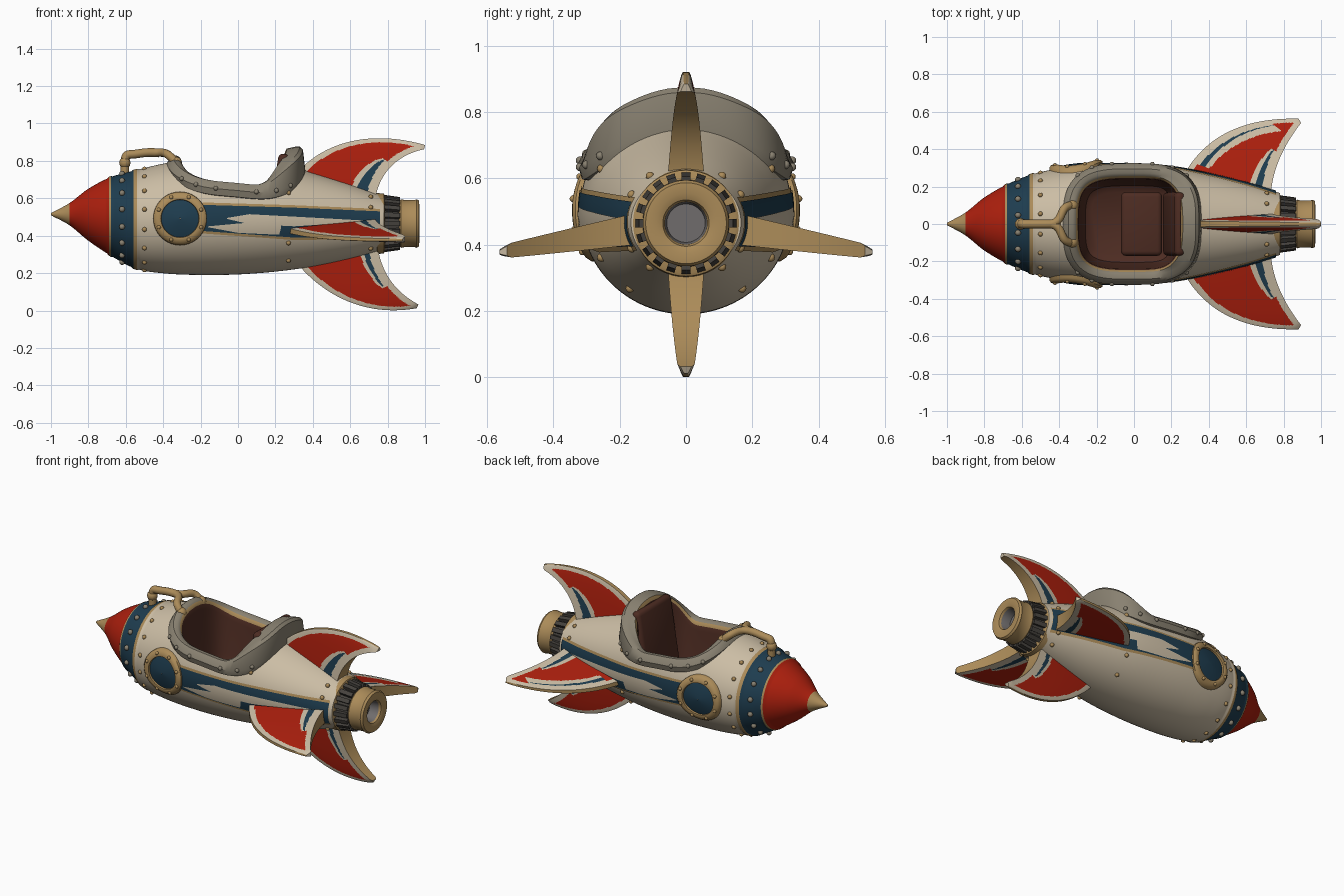
import bpy, bmesh, math
from mathutils import Vector, Matrix
from mathutils.geometry import interpolate_bezier
from math import sin, cos, pi, sqrt

if "Cube" in bpy.data.objects:
    bpy.data.objects.remove(bpy.data.objects["Cube"])


def mat(name, r, g, b):
    m = bpy.data.materials.new(name)
    m.diffuse_color = (r, g, b, 1)
    m.use_nodes = True
    m.node_tree.nodes["Principled BSDF"].inputs["Base Color"].default_value = m.diffuse_color
    return m


CREAM = mat("cream paint", .60, .51, .375)
RED = mat("red paint", .41, .0135, .004)
BLUE = mat("navy paint", .013, .046, .078)
GOLD = mat("brass", .41, .26, .10)
GREY = mat("rim grey", .25, .22, .165)
BROWN = mat("brown leather", .075, .025, .016)
DARK = mat("dark metal", .06, .054, .047)
STEEL = mat("inner steel", .16, .15, .15)


def finish(bm, name, mats, orient=0):
    if orient:
        for f in bm.faces:
            f.normal_update()
            if f.normal.y * orient < 0:
                f.normal_flip()
    else:
        bmesh.ops.recalc_face_normals(bm, faces=bm.faces)
    me = bpy.data.meshes.new(name)
    bm.to_mesh(me)
    bm.free()
    for m in mats:
        me.materials.append(m)
    ob = bpy.data.objects.new(name, me)
    bpy.context.collection.objects.link(ob)
    smooth(ob)


def smooth(ob):
    bpy.ops.object.select_all(action='DESELECT')
    ob.select_set(True)
    bpy.context.view_layer.objects.active = ob
    if ob.type == 'CURVE':
        bpy.ops.object.convert(target='MESH')
    bpy.ops.object.shade_smooth_by_angle(angle=math.radians(38))


def loft(name, rows, mats, rule=None, wrap=True, caps=True, orient=0, drop=None):
    """Skin a list of point rows; rule(i, j) gives the material slot."""
    bm = bmesh.new()
    vs = [[bm.verts.new(p) for p in row] for row in rows]
    n = len(rows[0])
    for i in range(len(rows) - 1):
        for j in range(n if wrap else n - 1):
            k = (j + 1) % n
            f = bm.faces.new((vs[i][j], vs[i][k], vs[i + 1][k], vs[i + 1][j]))
            f.material_index = rule(i, j) if rule else 0
    if wrap and caps:
        for row, i in ((vs[0], 0), (vs[-1], len(rows) - 2)):
            bm.faces.new(row).material_index = rule(i, 0) if rule else 0
    if drop:
        bmesh.ops.recalc_face_normals(bm, faces=bm.faces)
        bmesh.ops.delete(bm, geom=[f for f in bm.faces if drop(f.calc_center_median())], context='FACES')
    finish(bm, name, mats, orient)


def knobs(name, pts, r, m):
    bm = bmesh.new()
    for p in pts:
        bmesh.ops.create_uvsphere(bm, u_segments=10, v_segments=6, radius=r, matrix=Matrix.Translation(p))
    finish(bm, name, [m])


# hull stations: x, centre z, vertical radius, side radius
ST = [(-1, .515, .006, .006), (-.9, .515, .06, .062), (-.8, .512, .139, .142), (-.68, .503, .21, .211),
      (-.55, .487, .262, .264), (-.4, .492, .293, .297), (-.2, .505, .315, .317), (0, .505, .312, .317),
      (.2, .5, .292, .302), (.4, .485, .25, .265), (.6, .475, .2, .218), (.78, .467, .148, .166)]


def hull(x):
    x = min(max(x, -1), .78)
    i = max(k for k in range(len(ST) - 1) if ST[k][0] <= x)
    a, b = ST[i], ST[i + 1]
    p, q = ST[max(i - 1, 0)], ST[min(i + 2, len(ST) - 1)]
    w = b[0] - a[0]
    t = (x - a[0]) / w
    out = []
    for c in (1, 2, 3):
        m0 = (b[c] - p[c]) / (b[0] - p[0]) * w
        m1 = (q[c] - a[c]) / (q[0] - a[0]) * w
        out.append((2*t**3 - 3*t*t + 1) * a[c] + (t**3 - 2*t*t + t) * m0 + (3*t*t - 2*t**3) * b[c] + (t**3 - t*t) * m1)
    return out


def hull_z(x, y):
    zc, rz, ry = hull(x)
    return zc + rz * sqrt(max(0, 1 - (y / ry) ** 2))


def hull_y(x, z):
    zc, rz, ry = hull(x)
    return ry * sqrt(max(0, 1 - ((z - zc) / rz) ** 2))


def on_hull(x, a, off=0):
    zc, rz, ry = hull(x)
    return Vector((x, (ry + off) * cos(a), zc + (rz + off) * sin(a)))


# hull with painted nose and bands, open at the cockpit
CX, HX, HY, EXP = -.01, .325, .28, 3.3


def hull_rule(i, j):
    x = -1 + (i + .5) * .01
    return 3 if x < -.9 else 1 if x < -.69 else 3 if x < -.68 else 2 if x < -.56 else 3 if x < -.54 else 0


rows = []
for i in range(179):
    x = -1 + i * .01
    bump = .006 if -.695 < x < -.675 or -.565 < x < -.535 else 0
    rows.append([on_hull(x, 2 * pi * j / 96, bump) for j in range(96)])
loft("hull", rows, [CREAM, RED, BLUE, GOLD], hull_rule,
     drop=lambda c: c.z > .55 and abs((c.x - CX) / HX) ** EXP + abs(c.y / HY) ** EXP < 1)


# cockpit rim and leather tub in one skin, raised and thicker at the back
def rim_point(a, out):
    c, s = cos(a), sin(a)
    x = HX * math.copysign(abs(c) ** (2 / EXP), c)
    y = HY * math.copysign(abs(s) ** (2 / EXP), s)
    g = EXP - 1
    n = Vector((math.copysign(abs(x / HX) ** g / HX, x), math.copysign(abs(y / HY) ** g / HY, y), 0)).normalized()
    base = hull_z(CX + x, y)
    t = min(max((x + CX - .09) / .2, 0), 1)
    t = t * t * (3 - 2 * t)
    thick = -.03 * t if out < -.01 else 0
    return Vector((CX + x + thick, y, 0)) + n * out, base, base + .085 * t


# offset outward, height, measured from (0 floor, 1 hull, 2 rim top)
PROFILE = [(-.07, .31, 0), (0, -.05, 1), (.035, -.045, 1), (.045, -.01, 1), (.032, .015, 2), (.015, .03, 2),
           (-.008, .03, 2), (-.024, .02, 2), (-.034, 0, 2), (-.04, -.03, 2), (-.055, .45, 0), (-.075, .38, 0), (-.11, .355, 0)]
rows = []
for out, h, ref in PROFILE:
    row = []
    for j in range(96):
        p, base, top = rim_point(2 * pi * j / 96, out)
        p.z = h + (0, base, top)[ref]
        row.append(p)
    rows.append(row)
loft("cockpit_rim", rows, [GREY, GOLD, BROWN], lambda i, j: 0 if i < 7 else 1 if i < 8 else 2)


# seat cushions
def cushion(name, loc, size, tilt):
    bm = bmesh.new()
    bmesh.ops.create_cube(bm, size=1, matrix=Matrix.Translation(loc) @ Matrix.Rotation(tilt, 4, 'Y') @ Matrix.Diagonal((*size, 1)))
    bmesh.ops.bevel(bm, geom=bm.edges[:], offset=.025, segments=3, affect='EDGES', profile=.5)
    finish(bm, name, [BROWN])


cushion("seat_cushion", (.04, 0, .38), (.22, .34, .08), 0)
cushion("seat_back", (.215, 0, .63), (.06, .34, .42), .16)


# side stripes as thin plates following the hull
def stripe(name, stations, grow, off, m):
    for sy, side in ((-1, "front"), (1, "back")):
        rows = []
        for a, b in zip(stations, stations[1:]):
            n = max(2, int((b[0] - a[0]) / .025))
            for k in range(n + (b is stations[-1])):
                x, lo, hi = (u + (v - u) * k / n for u, v in zip(a, b))
                zs = [lo - grow + (hi - lo + 2 * grow) * q / 8 for q in range(9)]
                rows.append([(x, sy * (hull_y(x, z) + off), z) for z in zs])
        loft(f"{name}_{side}", rows, [m], wrap=False, orient=sy)


BAND = [(-.19, .425, .565), (.3, .39, .55), (.76, .395, .53)]
stripe("stripe_border", BAND, .013, .004, GOLD)
stripe("stripe", BAND, 0, .007, BLUE)
stripe("bolt_lower", [(-.16, .445, .45), (.0, .415, .465), (.22, .405, .48), (.23, .44, .475)], 0, .0095, CREAM)
stripe("bolt_upper", [(-.06, .49, .495), (.06, .462, .515), (.3, .45, .502), (.70, .475, .48)], 0, .0095, CREAM)

# portholes, pressed on the hull
PX, PZ = -.31, .492
RINGS = [(.002, .016), (.05, .015), (.1, .01), (.102, .022), (.112, .027), (.132, .025), (.142, .016), (.144, -.01)]
for sy, side in ((-1, "front"), (1, "back")):
    def pt(r, a, off):
        x, z = PX + r * cos(a), PZ + r * sin(a)
        return Vector((x, sy * (hull_y(x, z) + off), z))
    loft("porthole_" + side, [[pt(r, 2 * pi * j / 40, o) for j in range(40)] for r, o in RINGS],
         [BLUE, GOLD], lambda i, j: 0 if i < 2 else 1, caps=False, orient=sy)
    knobs("porthole_rivets_" + side, [pt(.122, pi * (k + .5) / 4, .025) for k in range(8)], .011, GOLD)


# fins: leading and trailing curves in (x, reach), placed by a mapping
def fin(name, lead, trail, place, slash=.07, streak=False):
    N, T = 60, 48
    le = interpolate_bezier(*[Vector((*p, 0)) for p in lead], T + 1)
    te = interpolate_bezier(*[Vector((*p, 0)) for p in trail], T + 1)
    rows = []
    for i in range(T + 1):
        half = .058 + (.025 - .058) * (i / T)
        if i > T - 3:
            half *= (1, .9, .65)[i - T + 2]
        up, dn = [], []
        for j in range(N + 1):
            s = j / N
            p = le[i].lerp(te[i], s)
            h = half * (.28 + .72 * s ** .7)
            up.append(place(p.x, p.y, h))
            dn.append(place(p.x, p.y, -h))
        rows.append(up + dn[::-1])

    def rule(i, j):
        if j == N or j == 2 * N + 1:
            return 3
        s = (j + .5) / N if j < N else 1 - (j - N - .5) / N
        chord = (le[i] - te[i]).length
        d, e, t = s * chord, (1 - s) * chord, (i + .5) / T
        if d < .034 or e < .034 or t > .93:
            return 0
        if streak and j < N and .12 < t < .8 and d < .1:
            return 2 if .045 < d < .045 + .04 * (.85 - t) else 0
        if t < .56:
            w = slash * (1 - t / .56) ** .6
            return 0 if e < .05 else 2 if e < .05 + w else 0 if e < .06 + 1.35 * w else 1
        return 1
    loft(name, rows, [CREAM, RED, BLUE, GOLD], rule)


fin("top_fin", [(.30, .72), (.45, .90), (.70, .97), (1.0, .885)],
    [(.73, .56), (.74, .72), (.84, .83), (.995, .862)], lambda x, r, h: (x, h, r))
fin("bottom_fin", [(.28, .30), (.42, .10), (.66, -.04), (.955, .012)],
    [(.74, .38), (.76, .20), (.84, .10), (.965, .032)], lambda x, r, h: (x, h, r), .035)
for sy, side in ((-1, "front"), (1, "back")):
    fin("side_fin_" + side, [(.26, .25), (.38, .48), (.60, .57), (.88, .563)],
        [(.73, .12), (.73, .28), (.80, .42), (.893, .54)],
        lambda x, r, h: (x, sy * r, .448 - .07 * (r - .15) / .41 + h * .85), .05, sy > 0)


# exhaust nozzle
def lathe(name, prof, mats, rule=None):
    loft(name, [[(x, r * cos(2 * pi * j / 48), .465 + r * sin(2 * pi * j / 48)) for j in range(48)] for x, r in prof], mats, rule)


lathe("tail_ring", [(.74, .15), (.745, .163), (.78, .16), (.785, .15), (.785, .1)], [GOLD])
lathe("nozzle_collar", [(.78, .132), (.875, .118)], [DARK])
lathe("nozzle", [(.86, .1), (.862, .122), (.872, .13), (.89, .126), (.945, .126), (.955, .13), (.968, .122), (.97, .09),
                 (.962, .07), (.95, .064), (.89, .058)], [GOLD, STEEL], lambda i, j: 0 if i < 9 else 1)
bm = bmesh.new()
for k in range(20):
    bmesh.ops.create_cube(bm, size=1, matrix=Matrix.Translation((0, 0, .465)) @ Matrix.Rotation(2 * pi * k / 20, 4, 'X')
                          @ Matrix.Translation((.822, 0, .135)) @ Matrix.Rotation(.14, 4, 'Y') @ Matrix.Diagonal((.085, .026, .025, 1)))
finish(bm, "collar_ribs", [DARK])


# grab handle
def tube(name, pts, r):
    cu = bpy.data.curves.new(name, 'CURVE')
    cu.dimensions, cu.bevel_depth, cu.bevel_resolution, cu.use_fill_caps = '3D', r, 4, True
    sp = cu.splines.new('NURBS')
    sp.points.add(len(pts) - 1)
    for q, p in zip(sp.points, pts):
        q.co = (*p, 1)
    sp.use_endpoint_u, sp.order_u, sp.resolution_u = True, 4, 10
    ob = bpy.data.objects.new(name, cu)
    bpy.context.collection.objects.link(ob)
    cu.materials.append(GOLD)
    smooth(ob)


tube("handle_stem", [(-.605, 0, .73), (-.605, 0, .79), (-.605, 0, .84), (-.56, 0, .83), (-.48, 0, .85), (-.42, 0, .842)], .023)
for sy, side in ((-1, "front"), (1, "back")):
    tube("handle_arm_" + side, [(-.46, 0, .845), (-.41, 0, .845), (-.385, sy * .06, .842), (-.37, sy * .095, .83),
                                (-.335, sy * .1, .80), (-.32, sy * .105, .76)], .022)
knobs("handle_feet", [(-.605, 0, .79), (-.33, .098, .79), (-.33, -.098, .79)], .032, GOLD)

# rivets
knobs("band_rivets", [on_hull(-.62, 2 * pi * (k + .5) / 16, .003) for k in range(16)], .016, GREY)
ring = [on_hull(-.5, 2 * pi * (k + .5) / 16) for k in range(16)]
ring += [on_hull(x, a + s * pi) for x in (.27, .71) for s in (0, 1) for a in (.5, .95, -.5, -.95)]
knobs("hull_rivets", ring, .013, GOLD)
rim = []
for k in range(20):
    p, base, top = rim_point(2 * pi * (k + .5) / 20, .042)
    if abs(p.y) > .24:
        rim.append((p.x, p.y, base - .008))
knobs("rim_rivets", rim, .013, GREY)
